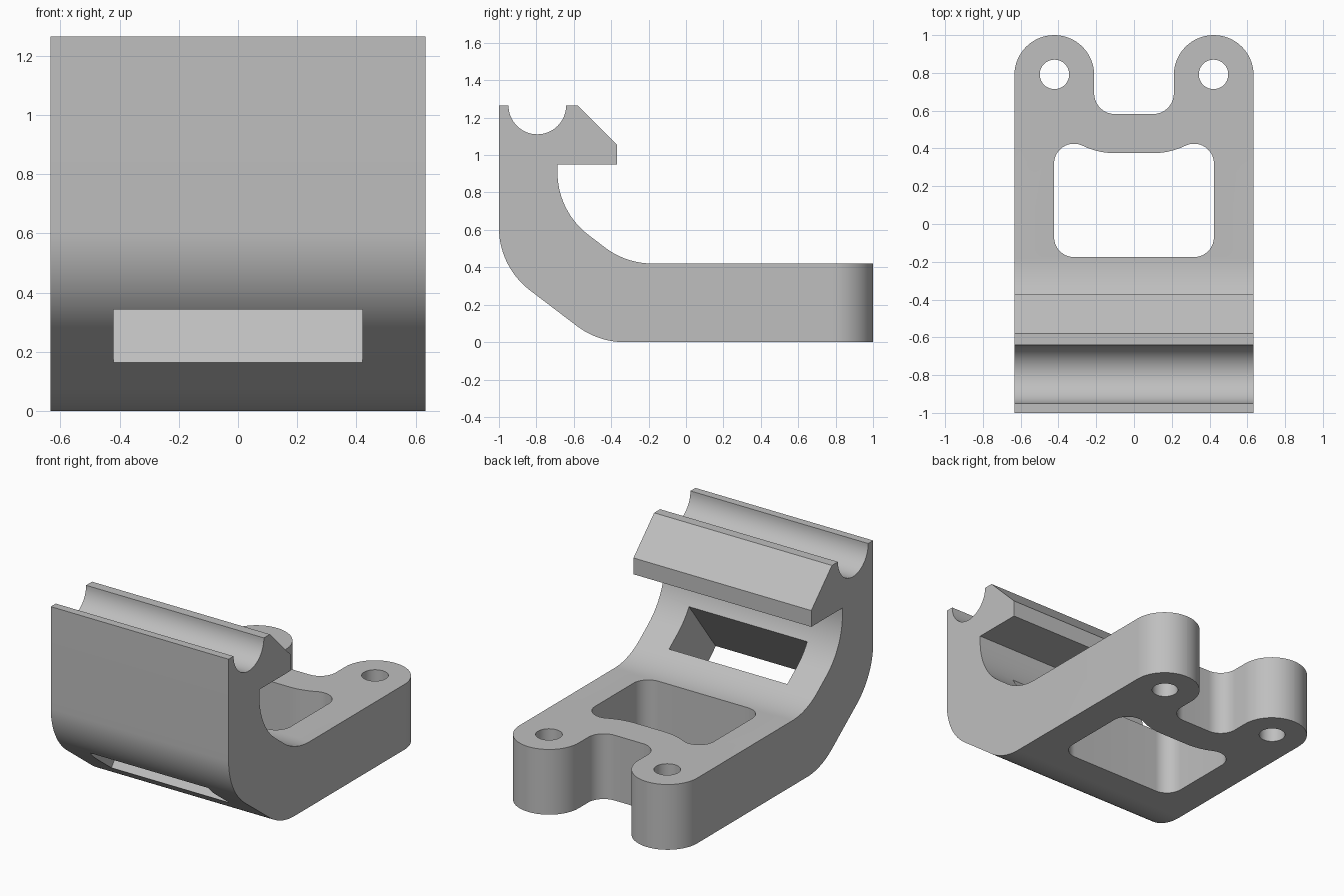
import bpy, bmesh, math
from mathutils import Vector

cube = bpy.data.objects.get("Cube")
if cube:
    bpy.data.objects.remove(cube, do_unlink=True)

HALF = 0.633      # half of the width
BEND = 0.42       # radius of the bends
TAN = 0.76        # steepness of the slanted web

grey = bpy.data.materials.new("plain grey")
grey.use_nodes = True
colour = (0.52, 0.52, 0.52, 1)
grey.diffuse_color = colour
grey.node_tree.nodes["Principled BSDF"].inputs["Base Color"].default_value = colour


def arc(cx, cy, r, start, end, n=16):
    """Points along an arc, angles in degrees."""
    angles = [math.radians(start + (end - start) * i / n) for i in range(n + 1)]
    return [(cx + r * math.cos(a), cy + r * math.sin(a)) for a in angles]


def rounded(corners, n=14):
    """Polygon from (x, y, radius) corners, each filleted by its radius."""
    out = []
    for i, (x, y, r) in enumerate(corners):
        p = Vector((x, y))
        if r == 0:
            out.append((x, y))
            continue
        a = (Vector(corners[i - 1][:2]) - p).normalized()
        b = (Vector(corners[(i + 1) % len(corners)][:2]) - p).normalized()
        half = a.angle(b) / 2
        centre = p + (a + b).normalized() * r / math.sin(half)
        start = p + a * r / math.tan(half) - centre
        end = p + b * r / math.tan(half) - centre
        sweep = math.pi - 2 * half
        for k in range(n + 1):
            t = k / n
            v = (start * math.sin((1 - t) * sweep) + end * math.sin(t * sweep)) / math.sin(sweep)
            out.append(tuple(centre + v))
    return out


def prism(name, points, low, high, along_x=False):
    """Extrude a 2D outline along x (outline in y, z) or along z (outline in x, y)."""
    bm = bmesh.new()
    verts = [bm.verts.new((low, u, v) if along_x else (u, v, low)) for u, v in points]
    face = bm.faces.new(verts)
    moved = bmesh.ops.extrude_face_region(bm, geom=[face])["geom"]
    shift = Vector((1, 0, 0) if along_x else (0, 0, 1)) * (high - low)
    bmesh.ops.translate(bm, vec=shift, verts=[g for g in moved if isinstance(g, bmesh.types.BMVert)])
    bmesh.ops.remove_doubles(bm, verts=bm.verts, dist=0.0001)
    bmesh.ops.recalc_face_normals(bm, faces=bm.faces)
    mesh = bpy.data.meshes.new(name)
    bm.to_mesh(mesh)
    bm.free()
    mesh.materials.append(grey)
    obj = bpy.data.objects.new(name, mesh)
    bpy.context.collection.objects.link(obj)
    return obj


def combine(target, tool, operation):
    """Apply a boolean and discard the tool."""
    tool.hide_render = True
    mod = target.modifiers.new(tool.name, "BOOLEAN")
    mod.operation, mod.solver, mod.object = operation, "EXACT", tool
    bpy.context.view_layer.objects.active = target
    bpy.ops.object.modifier_apply(modifier=mod.name)
    bpy.data.objects.remove(tool, do_unlink=True)


# Side profile: base plate, slanted web, upright wall and hooked lip
side = rounded([
    (1, 0, 0), (1, 0.42, 0), (-0.32, 0.42, BEND), (-0.687, 0.42 + 0.367 * TAN, BEND),
    (-0.687, 0.95, 0), (-0.37, 0.95, 0), (-0.37, 1.055, 0), (-0.58, 1.265, 0),
    (-1, 1.265, 0), (-1, 0.53 * TAN, BEND), (-0.47, 0, BEND)])
bracket = prism("bent_bracket", side, -0.8, 0.8, True)

# Plan outline: straight sides ending in two round lugs with a notch between
right_half = [(HALF, -1.2, 0), (HALF, 1, 0.2109), (0.211, 1, 0.2109), (0.211, 0.582, 0.11)]
plan = rounded(right_half + [(-x, y, r) for x, y, r in reversed(right_half)])
combine(bracket, prism("plan_outline", plan, -0.5, 2), "INTERSECT")

# Half-round groove along the top edge
groove = arc(-0.795, 1.265, 0.154, 180, 360, 32) + [(-0.641, 1.5), (-0.949, 1.5)]
combine(bracket, prism("top_groove", groove, -1, 1, True), "DIFFERENCE")

# Bolt holes through the lugs
for x in (-0.421, 0.421):
    hole = arc(x, 0.792, 0.078, 0, 360, 40)[:-1]
    combine(bracket, prism("lug_hole", hole, -0.5, 1), "DIFFERENCE")

# Window in the base plate, with its back edge bulging inward
edge = arc(0.318, -0.07, 0.105, -90, 0) + arc(0.318, 0.32, 0.105, 0, 115.8)
edge += arc(0.1, 0.77, 0.395, -64.2, -90)[1:]
window = edge + [(-x, y) for x, y in reversed(edge)]
combine(bracket, prism("base_window", window, -0.5, 0.8), "DIFFERENCE")

# Rectangular slot square to the slanted web
along = Vector((-1, TAN)).normalized()
normal = Vector((TAN, 1)).normalized()
low = Vector((-0.685, 0.165))
high = low + along * 0.28
slot = [tuple(p + normal * d) for p, d in ((low, -0.2), (low, 0.6), (high, 0.6), (high, -0.2))]
combine(bracket, prism("web_slot", slot, -0.421, 0.421, True), "DIFFERENCE")

# Smooth bends with sharp edges kept
bpy.ops.object.select_all(action="DESELECT")
bracket.select_set(True)
bpy.context.view_layer.objects.active = bracket
bpy.ops.object.shade_smooth_by_angle(angle=math.radians(25))
